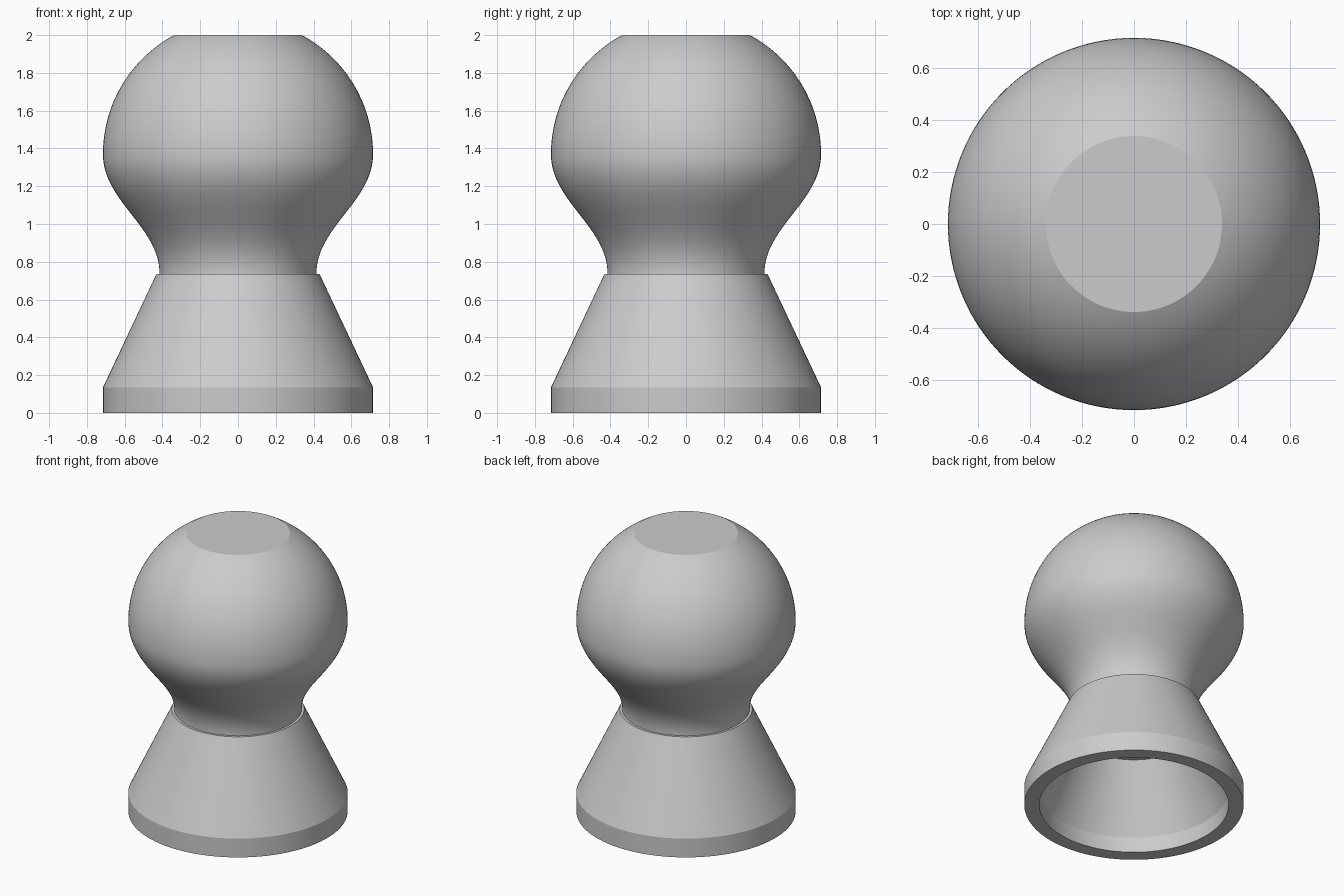
import bpy, bmesh, math
from mathutils import Vector, Matrix
from mathutils.geometry import interpolate_bezier

cube = bpy.data.objects.get("Cube")
if cube:
    bpy.data.objects.remove(cube, do_unlink=True)

SEGMENTS = 128
RADIUS = 0.715      # shared radius of the ball and the foot
NECK_Z = 0.735      # where the knob meets the base
BALL_Z = 1.37       # centre of the ball
TOP_Z = 2.0

grey = bpy.data.materials.new("plain grey")
grey.use_nodes = True
colour = (0.6, 0.6, 0.6, 1)
grey.diffuse_color = colour
grey.node_tree.nodes["Principled BSDF"].inputs["Base Color"].default_value = colour


def lathe(name, profile):
    """Revolve a (radius, height) profile about the z axis."""
    bm = bmesh.new()
    verts = [bm.verts.new((r, 0, z)) for r, z in profile]
    edges = [bm.edges.new(pair) for pair in zip(verts, verts[1:])]
    bmesh.ops.spin(bm, geom=verts + edges, cent=(0, 0, 0), axis=(0, 0, 1),
                   angle=math.tau, steps=SEGMENTS, use_merge=False)
    bmesh.ops.remove_doubles(bm, verts=bm.verts, dist=0.0001)
    bmesh.ops.recalc_face_normals(bm, faces=bm.faces)
    mesh = bpy.data.meshes.new(name)
    bm.to_mesh(mesh)
    bm.free()
    mesh.materials.append(grey)
    obj = bpy.data.objects.new(name, mesh)
    bpy.context.collection.objects.link(obj)
    bpy.ops.object.select_all(action='DESELECT')
    obj.select_set(True)
    bpy.context.view_layer.objects.active = obj
    bpy.ops.object.shade_smooth_by_angle(angle=math.radians(20))
    return obj


# Hollow flared base: inside ceiling, inner wall, rim, outer wall, top
lathe("hollow_base", [
    (0, 0.57), (0.4, 0.57), (0.617, 0.11), (0.617, 0),
    (RADIUS, 0), (RADIUS, 0.135), (0.432, NECK_Z), (0, NECK_Z)])

# Knob: S-curved neck flowing into a ball with a flat top
neck = interpolate_bezier(
    Vector((0.415, NECK_Z)), Vector((0.415, NECK_Z + 0.25)),
    Vector((RADIUS, BALL_Z - 0.25)), Vector((RADIUS, BALL_Z)), 32)
end = math.asin((TOP_Z - BALL_Z) / RADIUS)
ball = [(RADIUS * math.cos(end * i / 24), BALL_Z + RADIUS * math.sin(end * i / 24))
        for i in range(1, 25)]
sunk = NECK_Z - 0.02
lathe("ball_knob", [(0, sunk), (0.415, sunk)] + [tuple(p[:2]) for p in neck]
      + ball + [(0, TOP_Z)])
